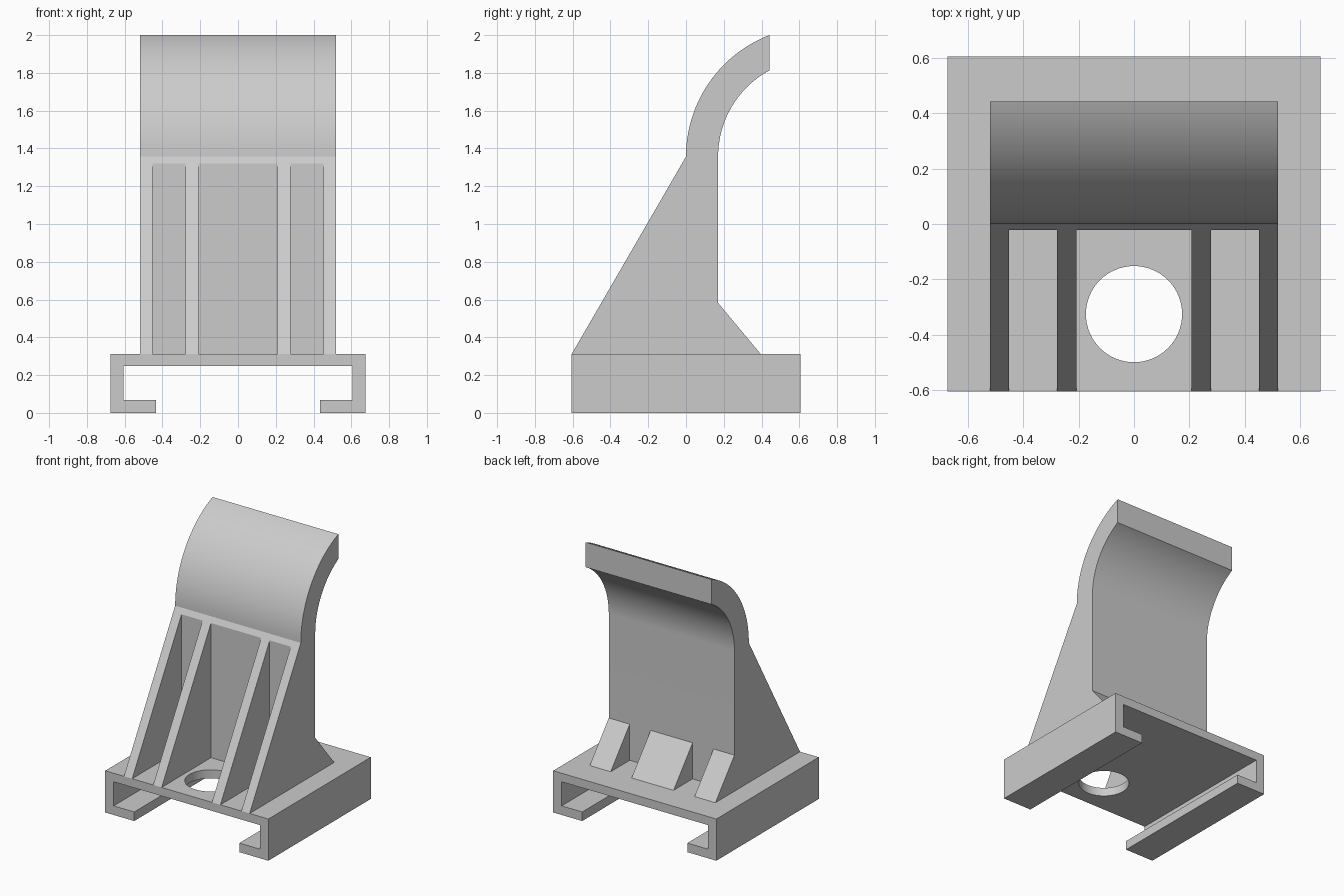
import bpy, bmesh, math
from mathutils import Vector

cube = bpy.data.objects.get("Cube")
if cube:
    bpy.data.objects.remove(cube, do_unlink=True)

grey = bpy.data.materials.new("plain_grey")
grey.use_nodes = True
colour = (0.6, 0.6, 0.6, 1)
grey.diffuse_color = colour
grey.node_tree.nodes["Principled BSDF"].inputs["Base Color"].default_value = colour


def prism(name, profile, axis, lo, hi):
    """Extrude a closed 2D profile along an axis, from lo to hi."""
    place = {"x": lambda a, b, d: (d, a, b),
             "y": lambda a, b, d: (a, d, b),
             "z": lambda a, b, d: (a, b, d)}[axis]
    bm = bmesh.new()
    face = bm.faces.new([bm.verts.new(place(a, b, lo)) for a, b in profile])
    moved = bmesh.ops.extrude_face_region(bm, geom=[face])["geom"]
    offset = Vector(place(0, 0, hi - lo))
    bmesh.ops.translate(bm, vec=offset,
                        verts=[v for v in moved if isinstance(v, bmesh.types.BMVert)])
    bmesh.ops.recalc_face_normals(bm, faces=bm.faces)
    mesh = bpy.data.meshes.new(name)
    bm.to_mesh(mesh)
    bm.free()
    obj = bpy.data.objects.new(name, mesh)
    bpy.context.collection.objects.link(obj)
    mesh.materials.append(grey)
    return obj


def cut(target, cutter):
    """Subtract the cutter from the target and discard it."""
    cutter.hide_render = True
    mod = target.modifiers.new("cut", "BOOLEAN")
    mod.operation, mod.solver, mod.object = "DIFFERENCE", "EXACT", cutter
    bpy.context.view_layer.objects.active = target
    bpy.ops.object.modifier_apply(modifier=mod.name)
    bpy.data.objects.remove(cutter, do_unlink=True)


def smooth(obj):
    bpy.ops.object.select_all(action="DESELECT")
    obj.select_set(True)
    bpy.context.view_layer.objects.active = obj
    bpy.ops.object.shade_smooth_by_angle(angle=math.radians(25))


def arc(cy, cz, r, start, end, steps):
    angles = [start + (end - start) * i / steps for i in range(steps + 1)]
    return [(cy + r * math.cos(a), cz + r * math.sin(a)) for a in angles]


depth = 0.605      # half depth of the base
width = 0.52       # half width of the upright
deck = 0.312       # top of the base

# Base: channel with inward lips
half = [(0.675, deck), (0.675, 0), (0.435, 0), (0.435, 0.068), (0.605, 0.068), (0.605, 0.248)]
base = prism("channel_base", half + [(-x, z) for x, z in reversed(half)], "y", -depth, depth)
cut(base, prism("hole_cutter", arc(0, -0.326, 0.174, 0, math.tau * 63 / 64, 63), "z", 0.15, 0.5))
smooth(base)

# Upright: sloped front, vertical back, curved top
radius, thick, spring, tip = 0.689, 0.17, 1.357, 0.443
outer_end = math.pi - math.acos((radius - tip) / radius)
inner_end = math.pi - math.acos((radius - tip) / (radius - thick))
outer = arc(radius, spring, radius, math.pi, math.pi - math.acos((radius - tip) / radius), 32)
inner = arc(radius, spring, radius - thick, inner_end, math.pi, 32)
upright = prism("curved_upright", [(-depth, deck)] + outer + inner + [(thick, deck)],
                "x", -width, width)

# Pockets between the front ribs
for x0, x1 in ((-0.452, -0.278), (-0.208, 0.208), (0.278, 0.452)):
    box = [(x0, -0.8), (x1, -0.8), (x1, -0.022), (x0, -0.022)]
    cut(upright, prism("pocket_cutter", box, "z", 0.1, 1.6))
smooth(upright)

# Rear gussets
wedge = [(thick, deck), (0.395, deck), (thick, 0.582)]
for name, x0, x1 in (("right_gusset", -width, -width * 2 / 3),
                     ("middle_gusset", -width / 3, width / 3),
                     ("left_gusset", width * 2 / 3, width)):
    prism(name, wedge, "x", x0, x1)
